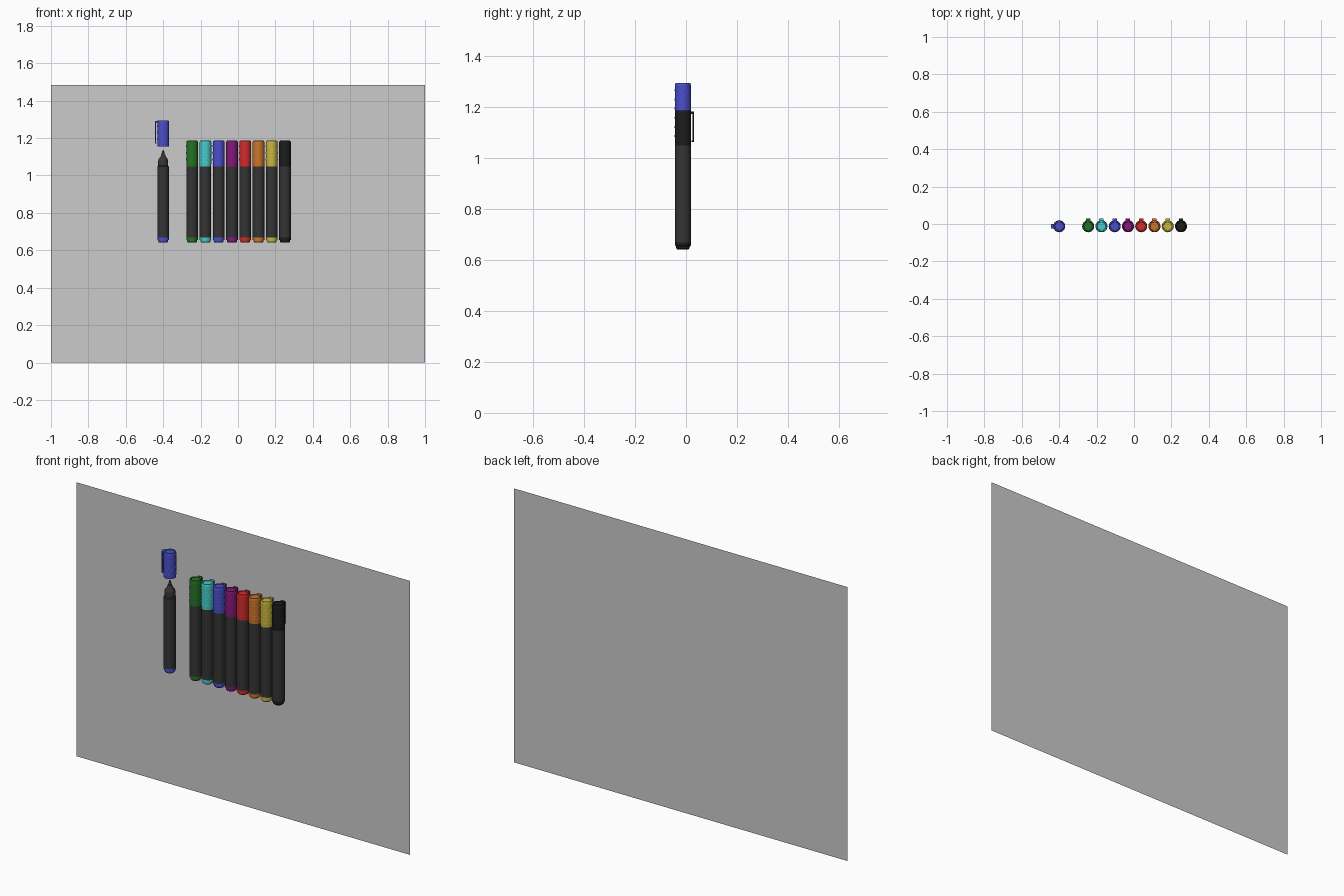
import bpy, bmesh, math

if "Cube" in bpy.data.objects:
    bpy.data.objects.remove(bpy.data.objects["Cube"])

SEG = 32
PEN_Y = -0.012
R = 0.031
CAP_Z = 1.048


def material(name, rgb):
    m = bpy.data.materials.new(name)
    m.diffuse_color = (*rgb, 1)
    m.use_nodes = True
    m.node_tree.nodes["Principled BSDF"].inputs["Base Color"].default_value = m.diffuse_color
    return m


def finish(bm, name, mat, loc, turn=0.0, smooth=True):
    bmesh.ops.remove_doubles(bm, verts=bm.verts, dist=1e-6)
    bmesh.ops.recalc_face_normals(bm, faces=bm.faces)
    me = bpy.data.meshes.new(name)
    bm.to_mesh(me)
    bm.free()
    ob = bpy.data.objects.new(name, me)
    bpy.context.collection.objects.link(ob)
    ob.location = loc
    ob.rotation_euler.z = turn
    if mat:
        me.materials.append(mat)
    if smooth:
        bpy.ops.object.select_all(action='DESELECT')
        ob.select_set(True)
        bpy.context.view_layer.objects.active = ob
        bpy.ops.object.shade_smooth_by_angle(angle=math.radians(35))
    return ob


def lathe(profile, bump=None):
    """Spin (radius, z) points about z; bump(row, seg) adds to the radius."""
    bm = bmesh.new()
    rings = []
    for i, (r, z) in enumerate(profile):
        ring = []
        for s in range(SEG):
            a = 2 * math.pi * s / SEG
            q = r + (bump(i, s) if bump else 0)
            ring.append(bm.verts.new((q * math.cos(a), q * math.sin(a), z)))
        rings.append(ring)
    for a, b in zip(rings, rings[1:]):
        for s in range(SEG):
            t = (s + 1) % SEG
            bm.faces.new((a[s], a[t], b[t], b[s]))
    return bm


def box(bm, x, y, z):
    v = [bm.verts.new((i, j, k)) for i in x for j in y for k in z]
    for f in ((0, 1, 3, 2), (4, 6, 7, 5), (0, 4, 5, 1),
              (2, 3, 7, 6), (0, 2, 6, 4), (1, 5, 7, 3)):
        bm.faces.new([v[i] for i in f])


# Profiles: barrel with shoulder and collar, nib, end plug
BARREL = [(0, 0.667), (R, 0.667), (R, 1.048), (0.027, 1.052), (0.027, 1.078),
          (0.024, 1.088), (0.013, 1.102), (0.011, 1.112), (0, 1.112)]
NIB = [(0.008, 1.108), (0.008, 1.118), (0.004, 1.134), (0, 1.135)]
PLUG = [(R, 0.668), (R, 0.656), (0.027, 0.654), (0.026, 0.645),
        (0.022, 0.641), (0, 0.641)]

# Hollow cap: inside, lip, gripped wall, recessed top
GRIP_START, ROWS = 4, 20
CAP = [(0, 0.125), (0.0285, 0.125), (0.0285, 0), (R, 0)]
CAP += [(R, 0.010 + 0.006 * i) for i in range(ROWS)]
CAP += [(R, 0.130), (0.029, 0.137), (0.024, 0.138), (0.022, 0.134), (0, 0.134)]


def grip(row, seg):
    i = row - GRIP_START
    if 0 <= i < ROWS and i % 3 and (seg // 2 + i // 3) % 2:
        return 0.0012
    return 0


def pen(color_name, rgb, x, cap_lift=0.0, clip_turn=math.pi / 2):
    mat = material(color_name, rgb)
    loc = (x, PEN_Y, 0)
    cap_loc = (x, PEN_Y, CAP_Z + cap_lift)
    finish(lathe(BARREL), color_name + "_barrel", DARK, loc)
    finish(lathe(NIB), color_name + "_nib", DARK, loc)
    finish(lathe(PLUG), color_name + "_end_plug", mat, loc)
    finish(lathe(CAP, grip), color_name + "_cap", mat, cap_loc)
    # Clip: long bar joined to the cap near the top, small foot at the bottom
    bm = bmesh.new()
    box(bm, (0.0375, 0.0425), (-0.012, 0.012), (0.014, 0.134))
    box(bm, (0.026, 0.0375), (-0.012, 0.012), (0.124, 0.134))
    box(bm, (0.0345, 0.0375), (-0.010, 0.010), (0.014, 0.020))
    finish(bm, color_name + "_clip", mat, cap_loc, clip_turn, smooth=False)


DARK = material("barrel_dark", (0.035, 0.035, 0.037))

# Row of capped markers
COLORS = [("green", (0.02, 0.17, 0.02)), ("cyan", (0.06, 0.6, 0.6)),
          ("blue", (0.07, 0.08, 0.6)), ("purple", (0.24, 0.01, 0.2)),
          ("red", (0.65, 0.025, 0.025)), ("orange", (0.6, 0.18, 0.025)),
          ("yellow", (0.58, 0.47, 0.05)), ("black", (0.012, 0.012, 0.012))]
for i, (name, rgb) in enumerate(COLORS):
    pen(name, rgb, -0.245 + 0.0709 * i)

# Open marker with its cap lifted off and the clip turned sideways
pen("open_blue", COLORS[2][1], -0.4, 0.108, math.pi)

# Backing sheet
bm = bmesh.new()
bm.faces.new([bm.verts.new(p) for p in ((-1, 0, 0), (1, 0, 0),
                                        (1, 0, 1.485), (-1, 0, 1.485))])
finish(bm, "backing_sheet", None, (0, 0.044, 0), smooth=False)
